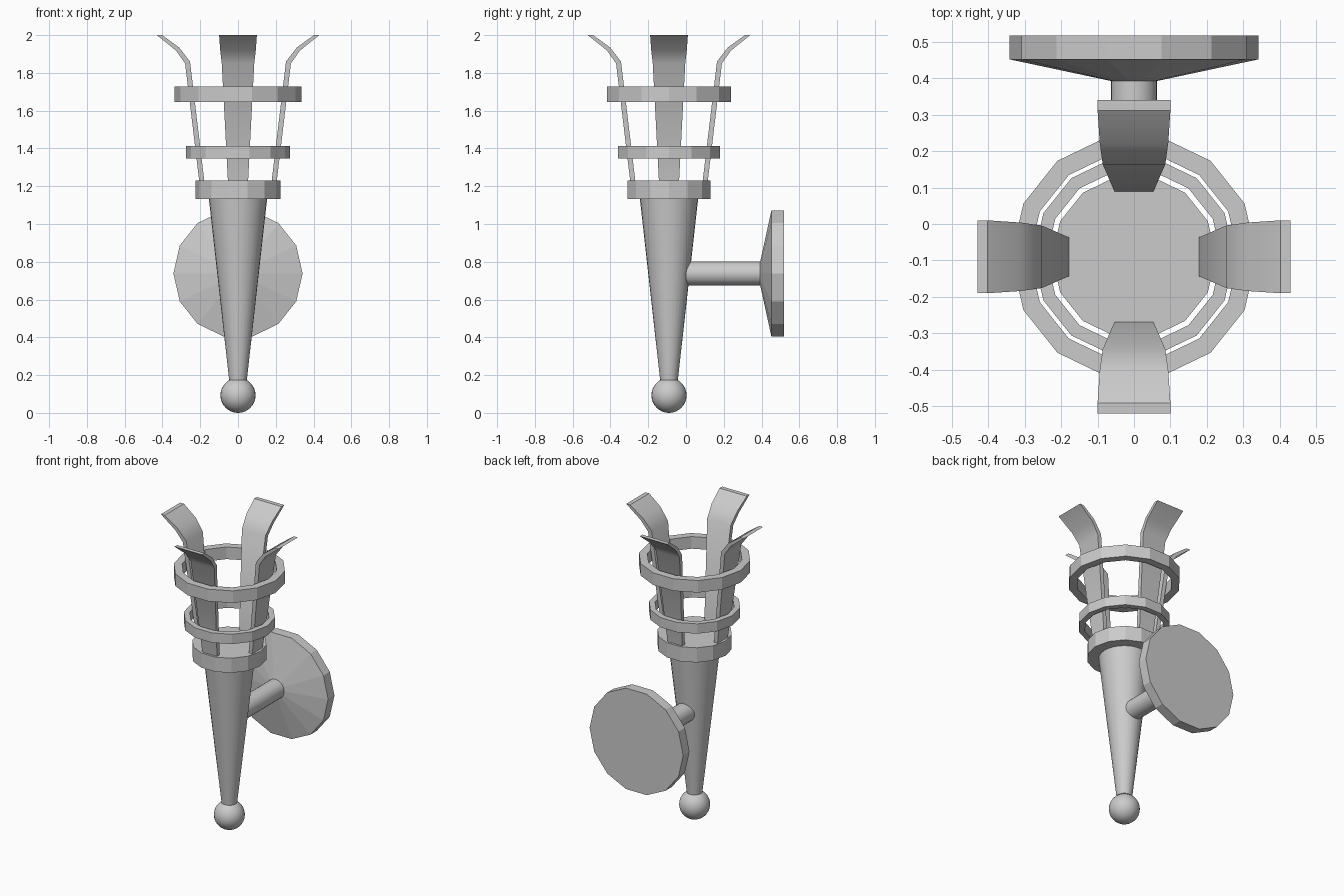
import bpy, bmesh, math
from mathutils import Matrix, Vector

if "Cube" in bpy.data.objects:
    bpy.data.objects.remove(bpy.data.objects["Cube"])

AXIS_Y = -0.09   # torch axis
ROD_Z = 0.738    # wall bracket height


def finish(name, bm, smooth=False):
    bmesh.ops.recalc_face_normals(bm, faces=bm.faces)
    me = bpy.data.meshes.new(name)
    bm.to_mesh(me)
    bm.free()
    ob = bpy.data.objects.new(name, me)
    bpy.context.collection.objects.link(ob)
    if smooth:
        bpy.ops.object.select_all(action='DESELECT')
        ob.select_set(True)
        bpy.context.view_layer.objects.active = ob
        bpy.ops.object.shade_smooth_by_angle(angle=math.radians(35))
    return ob


def lathe(name, profile, sides, matrix, closed=False, smooth=False):
    """Revolve (radius, height) points; closed joins last to first, else ends are capped."""
    bm = bmesh.new()
    rows = []
    for r, h in profile:
        rows.append([bm.verts.new(matrix @ Vector((r * math.cos(a), r * math.sin(a), h)))
                     for a in (math.tau * i / sides for i in range(sides))])
    pairs = list(zip(rows, rows[1:]))
    if closed:
        pairs.append((rows[-1], rows[0]))
    else:
        bm.faces.new(rows[0])
        bm.faces.new(rows[-1])
    for a, b in pairs:
        for i in range(sides):
            j = (i + 1) % sides
            bm.faces.new((a[i], a[j], b[j], b[i]))
    return finish(name, bm, smooth)


upright = Matrix.Translation((0, AXIS_Y, 0))
to_wall = Matrix.Translation((0, 0, ROD_Z)) @ Matrix.Rotation(-math.pi / 2, 4, 'X')

# Tapered handle and its collar
lathe("handle", [(0.047, 0.175), (0.155, 1.14)], 28, upright, smooth=True)
lathe("collar", [(0.225, 1.133), (0.225, 1.23)], 14, upright)

# Ball at the foot
bm = bmesh.new()
bmesh.ops.create_uvsphere(bm, u_segments=28, v_segments=16, radius=0.093,
                          matrix=Matrix.Translation((0, AXIS_Y, 0.093)))
finish("foot_ball", bm, True)

# Two basket hoops
for name, inner, outer, z0, z1 in (("lower_hoop", 0.24, 0.276, 1.347, 1.412),
                                   ("upper_hoop", 0.287, 0.337, 1.647, 1.727)):
    lathe(name, [(inner, z0), (outer, z0), (outer, z1), (inner, z1)], 14, upright, closed=True)

# Four flared prongs: (inner radius, inner z, outer radius, outer z, half width)
SECTIONS = [(0.175, 1.2, 0.202, 1.2, 0.052),
            (0.254, 1.86, 0.28, 1.85, 0.086),
            (0.312, 1.935, 0.328, 1.918, 0.094),
            (0.402, 2.0, 0.43, 2.0, 0.1)]
for k, side in enumerate(("right", "back", "left", "front")):
    m = upright @ Matrix.Rotation(k * math.pi / 2, 4, 'Z')
    bm = bmesh.new()
    loops = [[bm.verts.new(m @ Vector(p)) for p in
              ((ri, -w, zi), (ro, -w, zo), (ro, w, zo), (ri, w, zi))]
             for ri, zi, ro, zo, w in SECTIONS]
    bm.faces.new(loops[0])
    bm.faces.new(loops[-1])
    for a, b in zip(loops, loops[1:]):
        for i in range(4):
            j = (i + 1) % 4
            bm.faces.new((a[i], a[j], b[j], b[i]))
    finish(side + "_prong", bm, True)

# Wall bracket: rod and bevelled plate
lathe("bracket_rod", [(0.063, -0.03), (0.063, 0.40)], 28, to_wall, smooth=True)
lathe("wall_plate", [(0.065, 0.393), (0.342, 0.452), (0.342, 0.518)], 14, to_wall)
